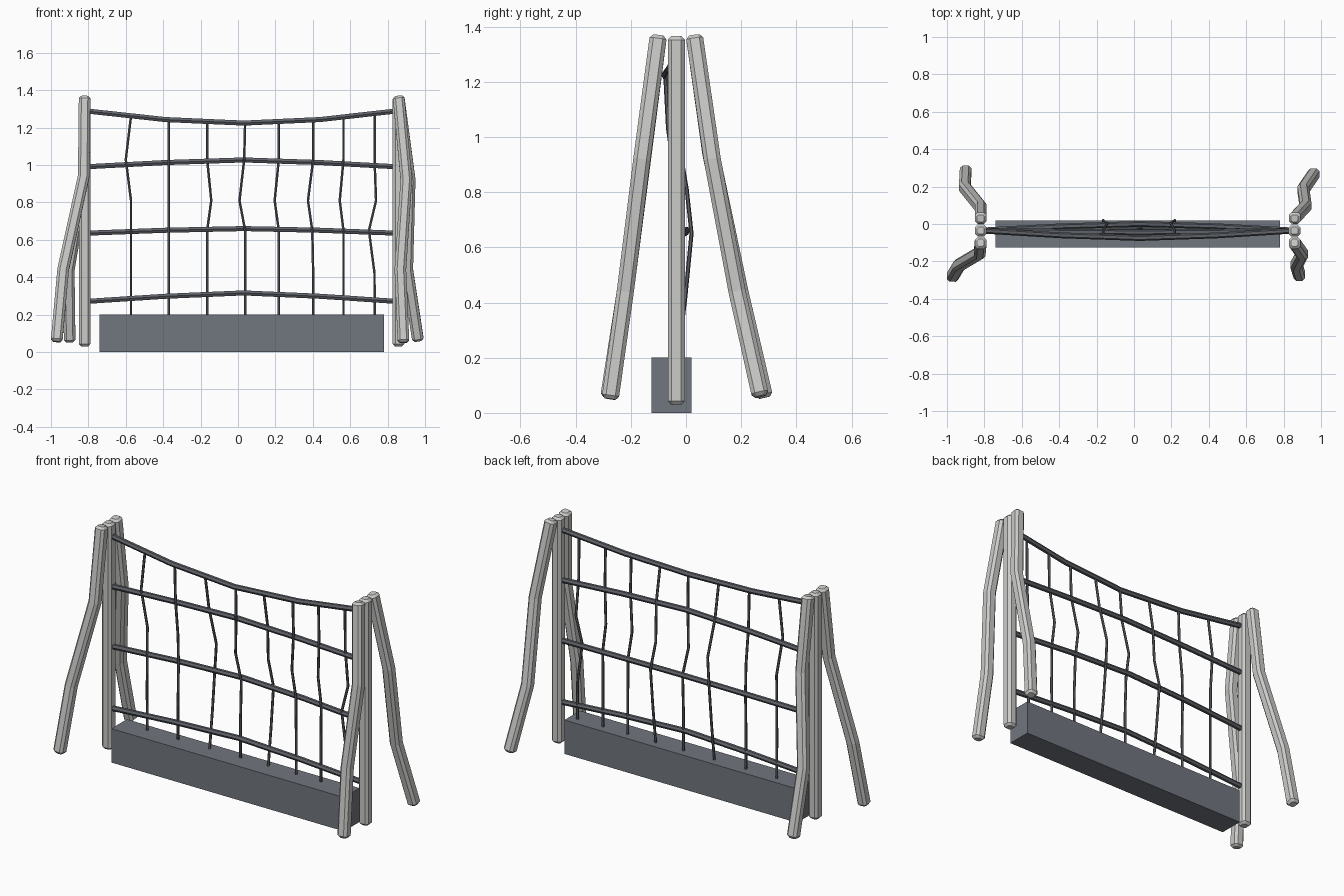
import bpy, bmesh, math
from mathutils import Vector

if "Cube" in bpy.data.objects:
    bpy.data.objects.remove(bpy.data.objects["Cube"])


def material(name, rgb):
    m = bpy.data.materials.new(name)
    m.diffuse_color = (*rgb, 1)
    m.use_nodes = True
    m.node_tree.nodes["Principled BSDF"].inputs["Base Color"].default_value = m.diffuse_color
    return m


WOOD = material("pale grey timber", (0.60, 0.60, 0.59))
BASE = material("slate grey", (0.165, 0.18, 0.21))
ROPE = material("dark grey rope", (0.115, 0.124, 0.142))


def sweep(name, path, profile, mat, ref, end_chamfer=0.0):
    """Sweep a closed 2D profile along a path, mitred at the bends."""
    pts = [Vector(p) for p in path]
    scales = [1.0] * len(pts)
    if end_chamfer:
        a = pts[0] + (pts[1] - pts[0]).normalized() * end_chamfer
        b = pts[-1] + (pts[-2] - pts[-1]).normalized() * end_chamfer
        pts = [pts[0], a] + pts[1:-1] + [b, pts[-1]]
        scales = [0.62] + [1.0] * (len(pts) - 2) + [0.62]
    bm = bmesh.new()
    rings = []
    for i, p in enumerate(pts):
        before = (p - pts[max(i - 1, 0)]).normalized()
        after = (pts[min(i + 1, len(pts) - 1)] - p).normalized()
        t = (before + after).normalized()
        u = (Vector(ref) - t * t.dot(Vector(ref))).normalized()
        v = t.cross(u)
        rings.append([bm.verts.new(p + (u * a + v * b) * scales[i]) for a, b in profile])
    n = len(profile)
    for r, s in zip(rings, rings[1:]):
        for k in range(n):
            bm.faces.new((r[k], r[(k + 1) % n], s[(k + 1) % n], s[k]))
    bm.faces.new(rings[0][::-1])
    bm.faces.new(rings[-1])
    bmesh.ops.recalc_face_normals(bm, faces=bm.faces)
    me = bpy.data.meshes.new(name)
    bm.to_mesh(me)
    bm.free()
    me.materials.append(mat)
    ob = bpy.data.objects.new(name, me)
    bpy.context.collection.objects.link(ob)
    return ob


def ring(r, n):
    return [(r * math.cos(math.tau * (k + 0.5) / n), r * math.sin(math.tau * (k + 0.5) / n))
            for k in range(n)]


# Chamfered square section of the timbers
H, C = 0.031, 0.017
TIMBER = [(H, -C), (H, C), (C, H), (-C, H), (-H, C), (-H, -C), (-C, -H), (C, -H)]

XL, XR, YC = -0.82, 0.858, -0.035

# Upright posts
for side, x in (("left", XL), ("right", XR)):
    sweep(side + "_post", [(x, YC, 0.03), (x, YC, 1.365)], TIMBER, WOOD, (1, 0, 0), 0.013)

# Crooked splayed legs, four points each from top to foot
legs = {
    "left_front_leg": [(XL, -0.10, 1.368), (-0.825, -0.155, 0.94), (-0.935, -0.22, 0.44), (-0.97, -0.28, 0.055)],
    "left_back_leg": [(XL, 0.03, 1.368), (-0.82, 0.09, 0.94), (-0.905, 0.195, 0.44), (-0.90, 0.285, 0.055)],
    "right_front_leg": [(XR, -0.10, 1.368), (0.90, -0.16, 0.92), (0.868, -0.22, 0.44), (0.885, -0.275, 0.05)],
    "right_back_leg": [(XR, 0.03, 1.368), (0.918, 0.095, 0.92), (0.905, 0.185, 0.44), (0.963, 0.27, 0.06)],
}
for name, path in legs.items():
    sweep(name, path, TIMBER, WOOD, (1, 0, 0), 0.013)

# Ground beam
bpy.ops.mesh.primitive_cube_add(size=1, location=(0.02, -0.0525, 0.1))
beam = bpy.context.object
beam.name = "ground_beam"
beam.scale = (1.52, 0.145, 0.2)
beam.data.materials.append(BASE)


# Horizontal ropes: end height, quarter height, middle height, middle depth
MID, HALF = 0.03, 0.83
ropes = [(1.29, 1.243, 1.224, -0.075), (0.99, 1.013, 1.027, -0.045),
         (0.635, 0.651, 0.66, 0.0), (0.27, 0.298, 0.316, -0.035)]


def bulge(x):
    return max(0.0, 1 - abs((x - MID) / HALF) ** 1.5)


for i, (ze, zq, zm, ym) in enumerate(ropes):
    path = [(x, YC + (ym - YC) * bulge(x), z) for x, z in
            zip((XL, -0.39, MID, 0.44, XR), (ze, zq, zm, zq, ze))]
    sweep(f"cross_rope_{i + 1}", path, ring(0.0155, 6), ROPE, (0, 0, 1))

# Vertical ropes: x, then sideways shift at three heights
verticals = [(-0.572, -0.028, 0.0, 0.0), (-0.37, 0, 0, 0), (-0.165, 0, 0.022, 0),
             (0.038, -0.005, -0.03, 0), (0.218, 0, -0.022, 0), (0.402, 0, -0.028, -0.005),
             (0.564, 0, -0.02, 0), (0.73, 0, 0.008, -0.03)]
for i, (x, d1, d2, d3) in enumerate(verticals):
    b = bulge(x)
    behind = i in (2, 4)                      # these two pass behind the third rope
    y_low = 0.02 if behind else YC + 0.012 * b
    y_high = -0.035 if behind else YC - 0.03 * b
    f = min(1.0, abs(x - MID) / 0.42)
    z_top = 1.224 + 0.019 * f + max(0.0, abs(x - MID) - 0.42) * 0.11
    path = [(x, YC - 0.04 * b, z_top),
            (x + d1, y_high, 1.03),
            (x + d2, (y_low + y_high) / 2 + 0.01, 0.81),
            (x + d3, y_low, 0.65),
            (x, (y_low - 0.025) / 2, 0.42) if behind else (x, YC + 0.004, 0.42),
            (x, -0.03, 0.19)]
    sweep(f"upright_rope_{i + 1}", path, ring(0.0075, 6), ROPE, (1, 0, 0))
